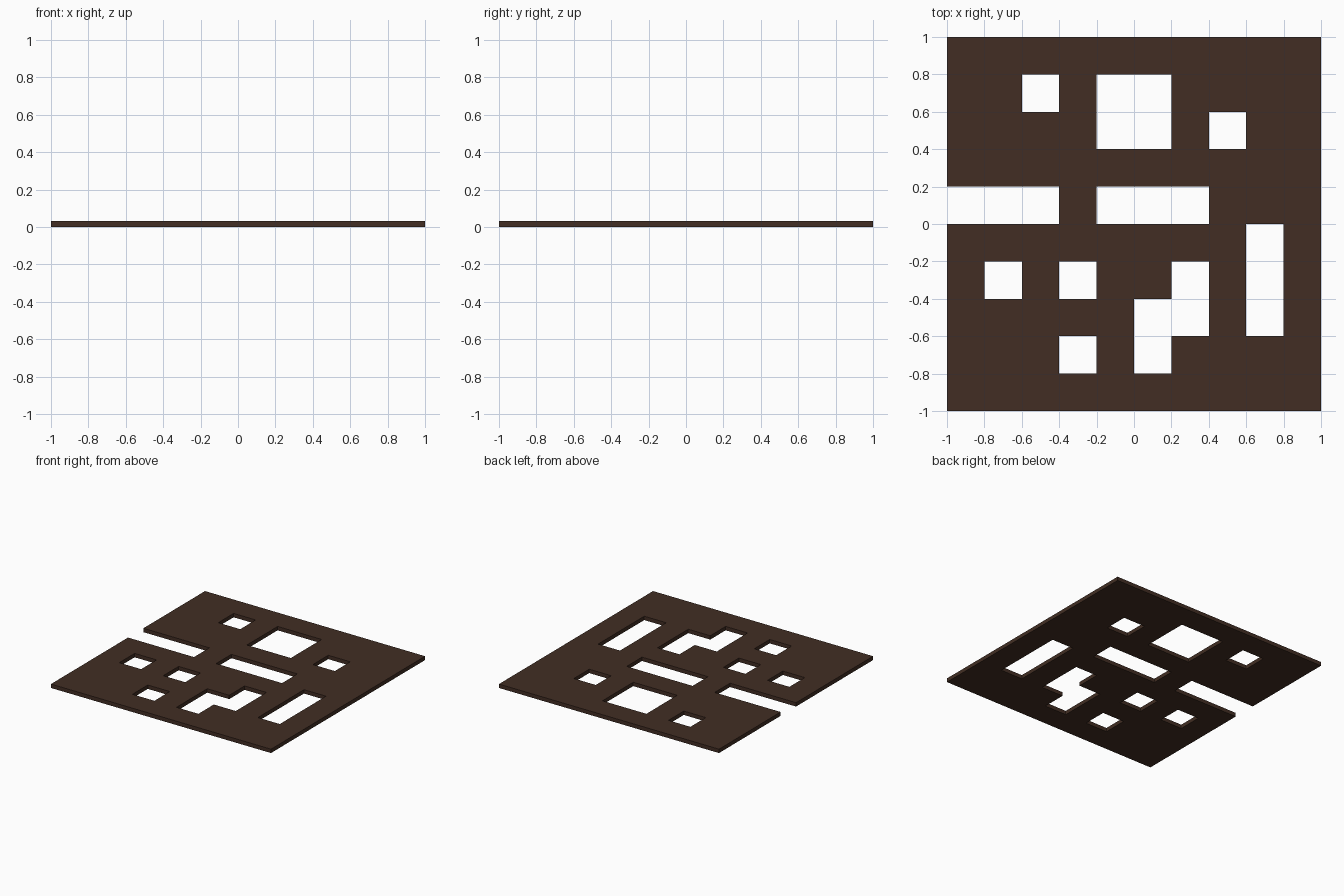
import bpy, bmesh

if "Cube" in bpy.data.objects:
    bpy.data.objects.remove(bpy.data.objects["Cube"])

CELL, THICK = 0.2, 0.032

# Openings on a 10 x 10 cell layout: x0, y0, width, depth (in cells from the front left corner)
OPENINGS = [
    (2, 8, 1, 1), (4, 7, 2, 2), (7, 7, 1, 1),      # back row
    (0, 5, 3, 1), (4, 5, 3, 1),                    # middle slots
    (8, 2, 1, 3),                                  # right slot
    (1, 3, 1, 1), (3, 3, 1, 1), (3, 1, 1, 1),      # front left squares
    (6, 2, 1, 2), (5, 1, 1, 2),                    # stepped opening
]


def is_open(i, j):
    return any(x <= i < x + w and y <= j < y + d for x, y, w, d in OPENINGS)


# Dark brown flat colour
brown = bpy.data.materials.new("dark brown")
brown.diffuse_color = (0.054, 0.027, 0.017, 1)
brown.use_nodes = True
brown.node_tree.nodes["Principled BSDF"].inputs["Base Color"].default_value = brown.diffuse_color

# Flat plate made of the solid cells
bm = bmesh.new()
for i in range(10):
    for j in range(10):
        if not is_open(i, j):
            x, y = -1 + i * CELL, -1 + j * CELL
            bm.faces.new([bm.verts.new((x + a * CELL, y + b * CELL, 0))
                          for a, b in ((0, 0), (1, 0), (1, 1), (0, 1))])
bmesh.ops.remove_doubles(bm, verts=bm.verts, dist=0.001)

# Raise the plate to its thickness, keeping the underside
res = bmesh.ops.extrude_face_region(bm, geom=bm.faces[:], use_keep_orig=True)
top = [g for g in res["geom"] if isinstance(g, bmesh.types.BMVert)]
bmesh.ops.translate(bm, verts=top, vec=(0, 0, THICK))
bmesh.ops.recalc_face_normals(bm, faces=bm.faces)

# Merge coplanar cells into clean flat faces
bmesh.ops.dissolve_limit(bm, angle_limit=0.01, verts=bm.verts, edges=bm.edges)

mesh = bpy.data.meshes.new("pierced_plate")
bm.to_mesh(mesh)
bm.free()
mesh.materials.append(brown)
plate = bpy.data.objects.new("pierced_plate", mesh)
bpy.context.collection.objects.link(plate)
